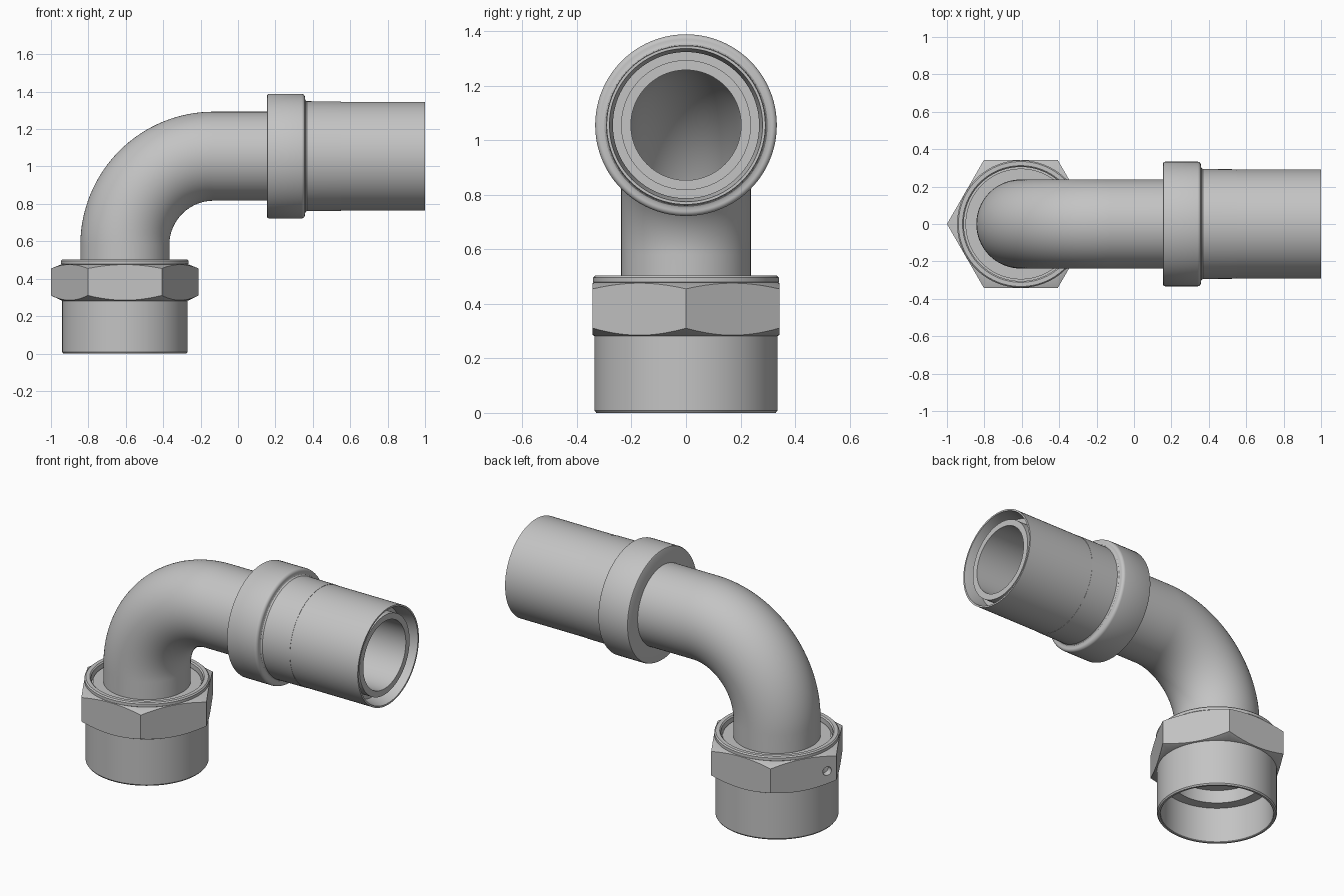
import bpy, bmesh, math
from mathutils import Vector

if "Cube" in bpy.data.objects:
    bpy.data.objects.remove(bpy.data.objects["Cube"])

SEG = 96
NX, PZ = -0.605, 1.055        # vertical axis x, horizontal axis z
BEND = 0.475                  # bend radius of the elbow centre line

steel = bpy.data.materials.new("steel grey")
steel.diffuse_color = (0.55, 0.55, 0.55, 1)
steel.use_nodes = True
steel.node_tree.nodes["Principled BSDF"].inputs["Base Color"].default_value = steel.diffuse_color


def finish(name, bm, smooth=True):
    bmesh.ops.recalc_face_normals(bm, faces=bm.faces)
    me = bpy.data.meshes.new(name)
    bm.to_mesh(me)
    bm.free()
    ob = bpy.data.objects.new(name, me)
    bpy.context.collection.objects.link(ob)
    me.materials.append(steel)
    if smooth:
        shade(ob)
    return ob


def shade(ob):
    bpy.ops.object.select_all(action='DESELECT')
    ob.select_set(True)
    bpy.context.view_layer.objects.active = ob
    bpy.ops.object.shade_smooth_by_angle(angle=math.radians(30))


def skin(name, stations, smooth=True):
    """Skin a closed loop of circles, each (centre, tangent, radius)."""
    bm = bmesh.new()
    rings = []
    for c, t, r in stations:
        u = Vector((0, 1, 0))
        v = Vector(t).cross(u)
        rings.append([bm.verts.new(Vector(c) + r * (math.cos(a) * u + math.sin(a) * v))
                      for a in (2 * math.pi * i / SEG for i in range(SEG))])
    for k in range(len(rings)):
        a, b = rings[k - 1], rings[k]
        for i in range(SEG):
            j = (i + 1) % SEG
            bm.faces.new((a[i], a[j], b[j], b[i]))
    return finish(name, bm, smooth)


def lathe_z(name, prof, smooth=True):
    return skin(name, [((NX, 0, z), (0, 0, 1), r) for r, z in prof], smooth)


def lathe_x(name, prof):
    return skin(name, [((x, 0, PZ), (1, 0, 0), r) for x, r in prof])


def boolean(ob, cutter, op):
    m = ob.modifiers.new(op, 'BOOLEAN')
    m.operation, m.object, m.solver = op, cutter, 'EXACT'
    bpy.context.view_layer.objects.active = ob
    bpy.ops.object.modifier_apply(modifier=m.name)
    bpy.data.objects.remove(cutter)


# elbow pipe: straight, quarter bend, straight
path = [((NX, 0, 0.30), (0, 0, 1))]
for i in range(33):
    a = math.pi / 2 * i / 32
    path.append(((NX + BEND * (1 - math.cos(a)), 0, PZ - BEND + BEND * math.sin(a)),
                 (math.sin(a), 0, math.cos(a))))
path.append(((0.975, 0, PZ), (1, 0, 0)))
skin("elbow_pipe", [(c, t, 0.238) for c, t in path] + [(c, t, 0.202) for c, t in reversed(path)])

# lower socket with inner stop ledge and grooved top lip
lathe_z("lower_socket", [
    (0.318, 0), (0.329, 0), (0.335, 0.008), (0.335, 0.475), (0.341, 0.479), (0.341, 0.496),
    (0.334, 0.503), (0.312, 0.503), (0.305, 0.496), (0.305, 0.455), (0.296, 0.455),
    (0.296, 0.475), (0.22, 0.475), (0.22, 0.30), (0.255, 0.30), (0.255, 0.22), (0.315, 0.22),
    (0.315, 0.004)])

# hexagonal nut: prism trimmed by a chamfered ring
bm = bmesh.new()
ends = [[bm.verts.new((NX + 0.395 * math.cos(k * math.pi / 3),
                       0.395 * math.sin(k * math.pi / 3), z)) for k in range(6)]
        for z in (0.2, 0.6)]
bm.faces.new(ends[0])
bm.faces.new(ends[1])
for k in range(6):
    j = (k + 1) % 6
    bm.faces.new((ends[0][k], ends[0][j], ends[1][j], ends[1][k]))
nut = finish("hex_nut", bm, False)
trim = lathe_z("trim", [(0.322, 0.282), (0.336, 0.282), (0.402, 0.314), (0.402, 0.452),
                        (0.336, 0.478), (0.322, 0.478)], False)
boolean(nut, trim, 'INTERSECT')

# small blind hole near one nut corner
bm = bmesh.new()
bmesh.ops.create_cone(bm, cap_ends=True, segments=24, radius1=0.026, radius2=0.026, depth=0.08)
drill = finish("drill", bm, False)
n = Vector((math.cos(math.radians(150)), math.sin(math.radians(150)), 0))
c2 = Vector((-0.5, 0.866, 0)) * 0.395
c3 = Vector((-1, 0, 0)) * 0.395
drill.location = c2.lerp(c3, 0.86) + Vector((NX, 0, 0.375))
drill.rotation_euler = n.to_track_quat('Z', 'Y').to_euler()
bpy.context.view_layer.update()
boolean(nut, drill, 'DIFFERENCE')
shade(nut)

# collar and outer sleeve around the horizontal end
collar = [(0.155, 0.23), (0.155, 0.324), (0.158, 0.330), (0.165, 0.333), (0.340, 0.333)]
collar += [(0.340 + 0.018 * math.sin(a), 0.315 + 0.018 * math.cos(a))
           for a in (math.pi / 2 * i / 6 for i in range(1, 7))]
collar += [(0.358, 0.306), (0.361, 0.299), (0.368, 0.294), (0.55, 0.2925), (0.55, 0.291),
           (1.0, 0.291), (1.0, 0.281), (0.93, 0.268), (0.90, 0.268), (0.90, 0.23)]
lathe_x("collar_and_sleeve", collar)
